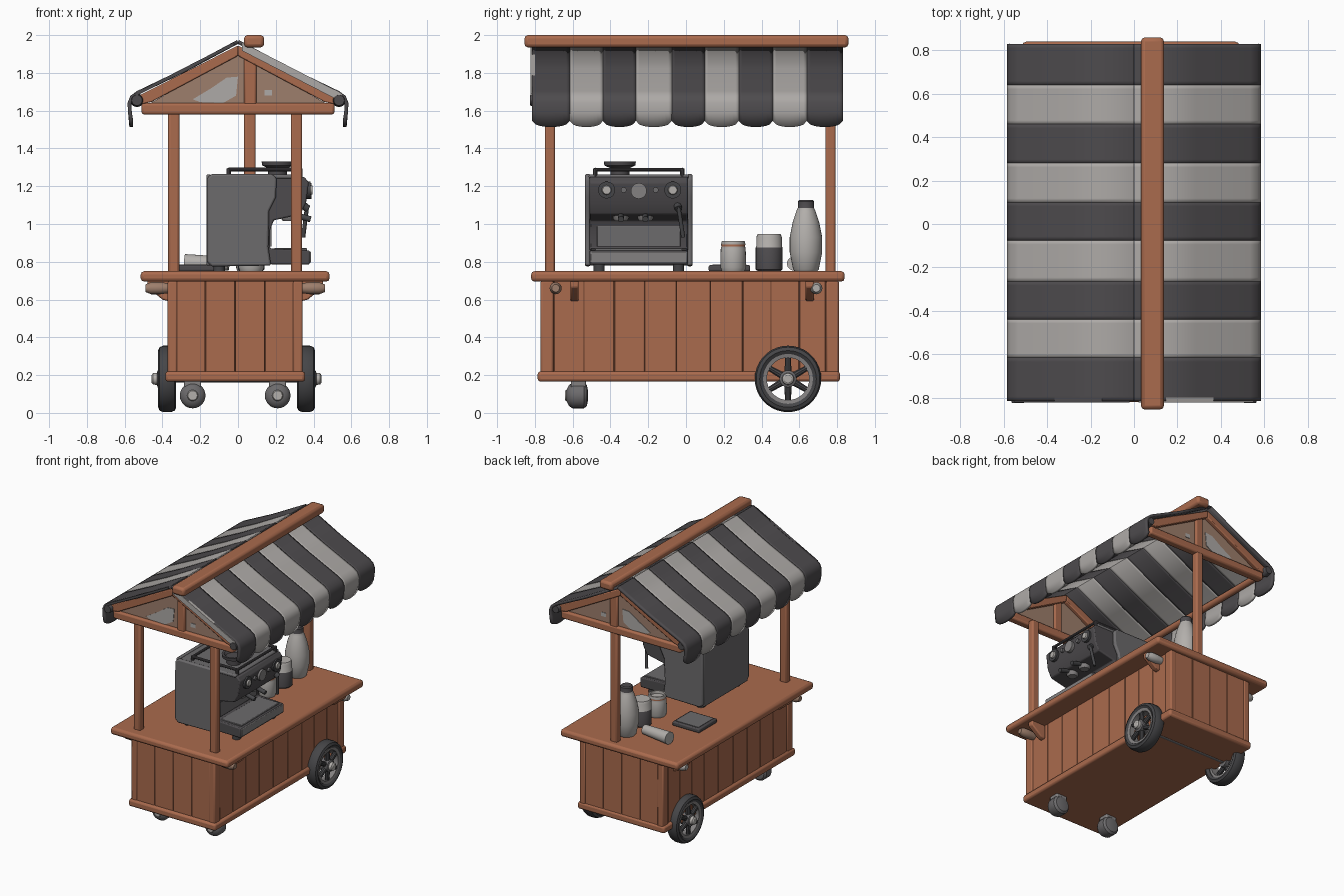
import bpy, bmesh, math
from mathutils import Vector, Matrix

COLOURS = {
    "wood": (0.40, 0.145, 0.075), "dark_wood": (0.17, 0.06, 0.03),
    "charcoal": (0.075, 0.07, 0.075), "pale_cloth": (0.42, 0.40, 0.385),
    "tyre_grey": (0.06, 0.06, 0.064), "steel": (0.15, 0.145, 0.15),
    "light_grey": (0.45, 0.43, 0.41), "tan": (0.34, 0.21, 0.15),
    "mid_grey": (0.23, 0.22, 0.22),
}
MATS = {}
for key, c in COLOURS.items():
    MATS[key] = bpy.data.materials.new(key)
    MATS[key].diffuse_color = (*c, 1)


def finish(bm, name, mats, bevel=0.0):
    bmesh.ops.recalc_face_normals(bm, faces=bm.faces[:])
    me = bpy.data.meshes.new(name)
    bm.to_mesh(me)
    bm.free()
    ob = bpy.data.objects.new(name, me)
    bpy.context.collection.objects.link(ob)
    for m in mats:
        me.materials.append(MATS[m])
    if bevel:
        mod = ob.modifiers.new("soft_edges", "BEVEL")
        mod.width, mod.segments, mod.limit_method = bevel, 2, "ANGLE"
    return ob


def box(name, x, y, z, mat, bevel=0.008):
    bm = bmesh.new()
    size = (x[1] - x[0], y[1] - y[0], z[1] - z[0])
    mid = ((x[0] + x[1]) / 2, (y[0] + y[1]) / 2, (z[0] + z[1]) / 2)
    bmesh.ops.create_cube(bm, size=1, matrix=Matrix.Translation(mid) @ Matrix.Diagonal((*size, 1)))
    return finish(bm, name, [mat], bevel)


def prism(name, pts, y0, y1, mat, bevel=0.0):
    """Extrude an x-z outline along y."""
    bm = bmesh.new()
    a = [bm.verts.new((x, y0, z)) for x, z in pts]
    b = [bm.verts.new((x, y1, z)) for x, z in pts]
    bm.faces.new(a)
    bm.faces.new(b[::-1])
    for i in range(len(pts)):
        j = (i + 1) % len(pts)
        bm.faces.new((a[i], a[j], b[j], b[i]))
    return finish(bm, name, [mat], bevel)


def lathe(name, prof, loc, mats, axis=(0, 0, 1), idx=None, n=28, closed=False):
    """Revolve (radius, height) points; idx gives a colour per segment."""
    bm = bmesh.new()
    rings = [[bm.verts.new((r * math.cos(2 * math.pi * k / n), r * math.sin(2 * math.pi * k / n), h))
              for k in range(n)] for r, h in prof]
    for i in range(len(prof) if closed else len(prof) - 1):
        p, q = rings[i], rings[(i + 1) % len(prof)]
        for k in range(n):
            f = bm.faces.new((p[k], p[(k + 1) % n], q[(k + 1) % n], q[k]))
            f.material_index = idx[i] if idx else 0
    if not closed:
        bm.faces.new(rings[0])
        top = bm.faces.new(rings[-1])
        top.material_index = idx[-1] if idx else 0
    rot = Vector((0, 0, 1)).rotation_difference(Vector(axis)).to_matrix().to_4x4()
    bmesh.ops.transform(bm, matrix=Matrix.Translation(loc) @ rot, verts=bm.verts[:])
    return finish(bm, name, mats)


def rod(name, a, b, r, mat, n=14, r2=None):
    d = Vector(b) - Vector(a)
    return lathe(name, [(r, 0), (r if r2 is None else r2, d.length)], a, [mat], d.normalized(), n=n)


# Cart body: dark core, plank cladding, corner posts, trim, counter
box("cart_core", (-0.355, 0.325), (-0.755, 0.795), (0.18, 0.70), "dark_wood", 0)
cuts = [-0.70, -0.54, -0.38, -0.22, -0.05, 0.13, 0.30, 0.45, 0.60, 0.74]
for x0, x1 in ((-0.366, -0.35), (0.32, 0.334)):
    for i, (a, b) in enumerate(zip(cuts, cuts[1:])):
        gap = 0.0015
        box("side_plank", (x0, x1), (a + gap, b - gap), (0.19, 0.70), "wood", 0.003)
for y0, y1 in ((-0.765, -0.75), (0.79, 0.805)):
    for i in range(4):
        a = -0.33 + i * 0.1575
        box("end_plank", (a + 0.001, a + 0.1565), (y0, y1), (0.19, 0.70), "wood", 0.003)
for x0, x1 in ((-0.372, -0.32), (0.29, 0.342)):
    for y0, y1 in ((-0.77, -0.702), (0.742, 0.81)):
        box("corner_post", (x0, x1), (y0, y1), (0.18, 0.70), "wood", 0.01)
box("base_trim", (-0.385, 0.355), (-0.785, 0.815), (0.165, 0.22), "wood", 0.015)
box("counter_top", (-0.515, 0.485), (-0.82, 0.84), (0.695, 0.75), "wood", 0.018)

# Brackets and knobs under the counter overhang
for s, x in ((-1, -0.36), (1, 0.33)):
    for y in (-0.59, 0.655):
        prism("counter_bracket", [(x, 0.59), (x + s * 0.04, 0.60), (x + s * 0.12, 0.665),
                                  (x + s * 0.12, 0.70), (x, 0.70)], y - 0.022, y + 0.022, "wood", 0.008)
    for y, m in ((-0.69, "tan"), (0.69, "light_grey")):
        lathe("counter_knob", [(0.012, -0.03), (0.025, -0.02), (0.032, 0.03), (0.032, 0.08), (0.02, 0.11)],
              (x + s * 0.02, y, 0.66), [m], (s, 0, 0), n=16)

# Large rear wheels with open spokes
for s, x in ((-1, -0.375), (1, 0.36)):
    c = Vector((x, 0.54, 0.18))
    ax = (s, 0, 0)
    lathe("tyre", [(0.13, -0.035), (0.15, -0.048), (0.168, -0.04), (0.176, -0.02), (0.176, 0.02),
                   (0.168, 0.04), (0.15, 0.048), (0.13, 0.035)], c, ["tyre_grey"], ax, n=36, closed=True)
    lathe("wheel_rim", [(0.112, -0.03), (0.132, -0.03), (0.132, 0.04), (0.112, 0.036)], c,
          ["mid_grey"], ax, n=36, closed=True)
    hub = c + Vector((s * 0.022, 0, 0))
    for k in range(6):
        t = 2 * math.pi * (k + 0.5) / 6
        rod("wheel_spoke", hub, hub + Vector((0, math.cos(t), math.sin(t))) * 0.12, 0.022, "tyre_grey", 10, 0.015)
    lathe("wheel_hub", [(0.045, -0.02), (0.045, 0.05), (0.032, 0.055), (0.03, 0.075), (0.02, 0.082)], c,
          ["steel", "light_grey"], ax, idx=[0, 0, 1, 1], n=20)
rod("rear_axle", (-0.37, 0.54, 0.18), (0.36, 0.54, 0.18), 0.02, "steel")

# Front casters
for x in (-0.24, 0.21):
    lathe("caster_wheel", [(0.03, -0.062), (0.055, -0.05), (0.068, -0.03), (0.068, 0.03), (0.055, 0.045), (0.03, 0.05)],
          (x, -0.57, 0.092), ["steel"], (0, 1, 0), n=24)
    rod("caster_cap", (x, -0.64, 0.092), (x, -0.62, 0.092), 0.025, "light_grey", 16, 0.036)
    box("caster_fork", (x - 0.045, x + 0.045), (-0.61, -0.53), (0.13, 0.18), "mid_grey")

# Roof posts, gable frames, ridge beam and eave rods
for x, y in ((-0.34, -0.72), (0.31, -0.72), (0.063, 0.765)):
    box("roof_post", (x - 0.03, x + 0.03), (y - 0.027, y + 0.027), (0.74, 1.61), "wood", 0.012)
for s in (-1, 1):
    y = s * 0.765
    box("gable_cross_beam", (-0.51, 0.51), (y - 0.03, y + 0.03), (1.58, 1.64), "wood", 0.012)
    box("gable_strut", (0.033, 0.097), (y - 0.025, y + 0.025), (1.62, 1.89), "wood", 0.01)
    prism("gable_panel", [(-0.5, 1.62), (0.5, 1.62), (0, 1.90)], y - 0.006, y + 0.006, "tan")
    prism("gable_pale_patch", [(-0.24, 1.66), (-0.20, 1.645), (-0.08, 1.64), (-0.01, 1.68), (0.0, 1.78),
                               (-0.06, 1.775), (-0.14, 1.72)], y + s * 0.006, y + s * 0.010, "pale_cloth")
    prism("gable_pale_spot", [(0.14, 1.68), (0.18, 1.68), (0.18, 1.71), (0.14, 1.71)],
          y + s * 0.006, y + s * 0.010, "pale_cloth")
    for t in (-1, 1):
        prism("rafter", [(t * 0.54, 1.63), (t * 0.54, 1.672), (0, 1.945), (0, 1.89), (t * 0.46, 1.645)],
              y - 0.035, y + 0.035, "wood", 0.006)
        rod("eave_rod_cap", (t * 0.535, s * 0.78, 1.655), (t * 0.535, s * 0.825, 1.655), 0.036, "charcoal", 16, 0.028)
for t in (-1, 1):
    rod("eave_rod", (t * 0.53, -0.79, 1.65), (t * 0.53, 0.79, 1.65), 0.024, "wood")
box("ridge_beam", (0.032, 0.138), (-0.855, 0.86), (1.935, 2.0), "wood", 0.018)

# Striped awning with scalloped valance, one strip per stripe and side
edges = [-0.815, -0.615, -0.44, -0.265, -0.075, 0.10, 0.28, 0.46, 0.64, 0.83]
slope = [(0.0, 1.965), (0.28, 1.815), (0.53, 1.695), (0.562, 1.672), (0.575, 1.64), (0.572, 1.59)]
STEPS = 10
for s in (-1, 1):
    for cloth, first in (("charcoal", 0), ("pale_cloth", 1)):
        bm = bmesh.new()
        for i in range(first, 9, 2):
            cols = []
            for k in range(STEPS + 1):
                u = k / STEPS
                y = edges[i] + (edges[i + 1] - edges[i]) * u
                dip = 1.548 - 0.034 * math.sqrt(max(0, 1 - (2 * u - 1) ** 2))
                cols.append([bm.verts.new((s * x, y, z)) for x, z in slope + [(0.565, dip)]])
            for p, q in zip(cols, cols[1:]):
                for j in range(len(slope)):
                    vs = (p[j], q[j], q[j + 1], p[j + 1])
                    bm.faces.new(vs if s > 0 else vs[::-1])
        ob = finish(bm, "awning_" + cloth, [cloth])
        mod = ob.modifiers.new("cloth_thickness", "SOLIDIFY")
        mod.thickness, mod.offset = 0.02, 0
# Pale and dark hems on the sloping roof ends
for t, m in ((1, "pale_cloth"), (-1, "charcoal")):
    low = 0.045 if t > 0 else 0.018
    prism("awning_end_hem", [(t * 0.02, 1.963), (t * 0.55, 1.69), (t * 0.55, 1.69 - low), (t * 0.02, 1.963 - low)],
          -0.822, -0.80, m)

# Coffee machine: C-shaped body, side covers, back, tray
prism("machine_body", [(-0.15, 0.79), (-0.15, 1.25), (0.35, 1.25), (0.375, 1.22), (0.36, 1.11), (0.33, 1.05),
                       (0.19, 1.02), (0.17, 0.97), (0.17, 0.87), (0.38, 0.86), (0.38, 0.785)],
      -0.51, 0.01, "charcoal", 0.008)
for y0, y1 in ((-0.535, -0.505), (0.005, 0.035)):
    prism("machine_side_cover", [(-0.165, 0.80), (-0.165, 1.24), (-0.14, 1.265), (0.18, 1.265), (0.205, 1.24),
                                 (0.20, 1.14), (0.165, 1.07), (0.16, 0.88), (0.175, 0.78), (-0.14, 0.775)],
          y0, y1, "steel", 0.01)
box("machine_back", (-0.168, -0.14), (-0.515, 0.015), (0.78, 1.262), "steel")
box("machine_top", (-0.14, 0.34), (-0.515, 0.015), (1.24, 1.262), "steel")
box("machine_splash_back", (0.165, 0.178), (-0.47, -0.03), (0.88, 0.99), "steel", 0.002)
box("drip_tray_front", (0.37, 0.386), (-0.505, 0.005), (0.795, 0.855), "mid_grey", 0.004)
box("drip_grate", (0.19, 0.365), (-0.48, -0.02), (0.855, 0.872), "steel", 0.004)
for x in (-0.1, 0.31):
    for y in (-0.46, -0.04):
        rod("machine_foot", (x, y, 0.745), (x, y, 0.80), 0.03, "tyre_grey")

# Machine dials, brew heads, steam wand, cup rail and hopper
for y in (-0.42, -0.07):
    rod("dial_ring", (0.35, y, 1.18), (0.384, y, 1.18), 0.045, "tyre_grey", 20)
    rod("dial_knob", (0.38, y, 1.18), (0.395, y, 1.18), 0.027, "light_grey", 16, 0.022)
rod("pressure_gauge", (0.35, -0.25, 1.175), (0.388, -0.25, 1.175), 0.042, "mid_grey", 20)
for y in (-0.16, -0.33):
    rod("small_button", (0.35, y, 1.18), (0.385, y, 1.18), 0.015, "steel")
for y in (-0.345, -0.215):
    lathe("brew_head", [(0.032, 0), (0.042, 0.015), (0.045, 0.05), (0.05, 0.09)], (0.27, y, 1.015), ["mid_grey"], n=20)
    rod("brew_handle", (0.29, y, 1.05), (0.385, y, 1.025), 0.016, "tyre_grey")
rod("steam_arm", (0.32, -0.05, 1.12), (0.37, -0.04, 1.08), 0.02, "tyre_grey")
rod("steam_wand", (0.365, -0.04, 1.09), (0.345, -0.015, 0.93), 0.011, "tyre_grey")
for y in (-0.48, -0.02):
    rod("cup_rail", (-0.05, y, 1.288), (0.33, y, 1.288), 0.01, "charcoal", 10)
for x in (-0.05, 0.33):
    rod("cup_rail", (x, -0.48, 1.288), (x, -0.02, 1.288), 0.01, "charcoal", 10)
    for y in (-0.48, -0.02):
        rod("rail_post", (x, y, 1.25), (x, y, 1.295), 0.012, "charcoal", 10)
lathe("bean_hopper", [(0.05, 0), (0.05, 0.035), (0.082, 0.05), (0.085, 0.072), (0.07, 0.072), (0.055, 0.055)],
      (0.21, -0.35, 1.26), ["charcoal"])

# Counter items: cups, bottle, lying cup, tray
lathe("ringed_cup", [(0.06, 0), (0.068, 0.02), (0.066, 0.12), (0.062, 0.132), (0.065, 0.142), (0.06, 0.16), (0.05, 0.16),
                     (0.048, 0.14)], (0.07, 0.25, 0.75), ["light_grey", "wood"], idx=[0, 0, 0, 1, 0, 0, 0])
lathe("sleeved_cup", [(0.06, 0), (0.071, 0.01), (0.071, 0.125), (0.068, 0.13), (0.068, 0.18), (0.06, 0.197)],
      (0.07, 0.44, 0.75), ["charcoal", "light_grey"], idx=[0, 0, 1, 1, 1])
lathe("bottle", [(0.06, 0), (0.068, 0.01), (0.086, 0.10), (0.086, 0.18), (0.07, 0.26), (0.05, 0.32), (0.043, 0.335),
                 (0.043, 0.37), (0.036, 0.378)], (0.06, 0.635, 0.75), ["light_grey", "charcoal"],
      idx=[0, 0, 0, 0, 0, 0, 1, 1])
rod("lying_cup", (-0.05, 0.57, 0.79), (-0.28, 0.60, 0.795), 0.036, "light_grey", 24, 0.046)
box("serving_tray", (-0.35, -0.12), (0.12, 0.34), (0.75, 0.782), "charcoal", 0.008)
box("serving_tray_inset", (-0.33, -0.14), (0.14, 0.32), (0.78, 0.785), "steel", 0)

# Smooth shading with sharp edges kept
bpy.ops.object.select_all(action="SELECT")
bpy.context.view_layer.objects.active = bpy.context.selected_objects[0]
bpy.ops.object.shade_smooth_by_angle(angle=math.radians(35))
